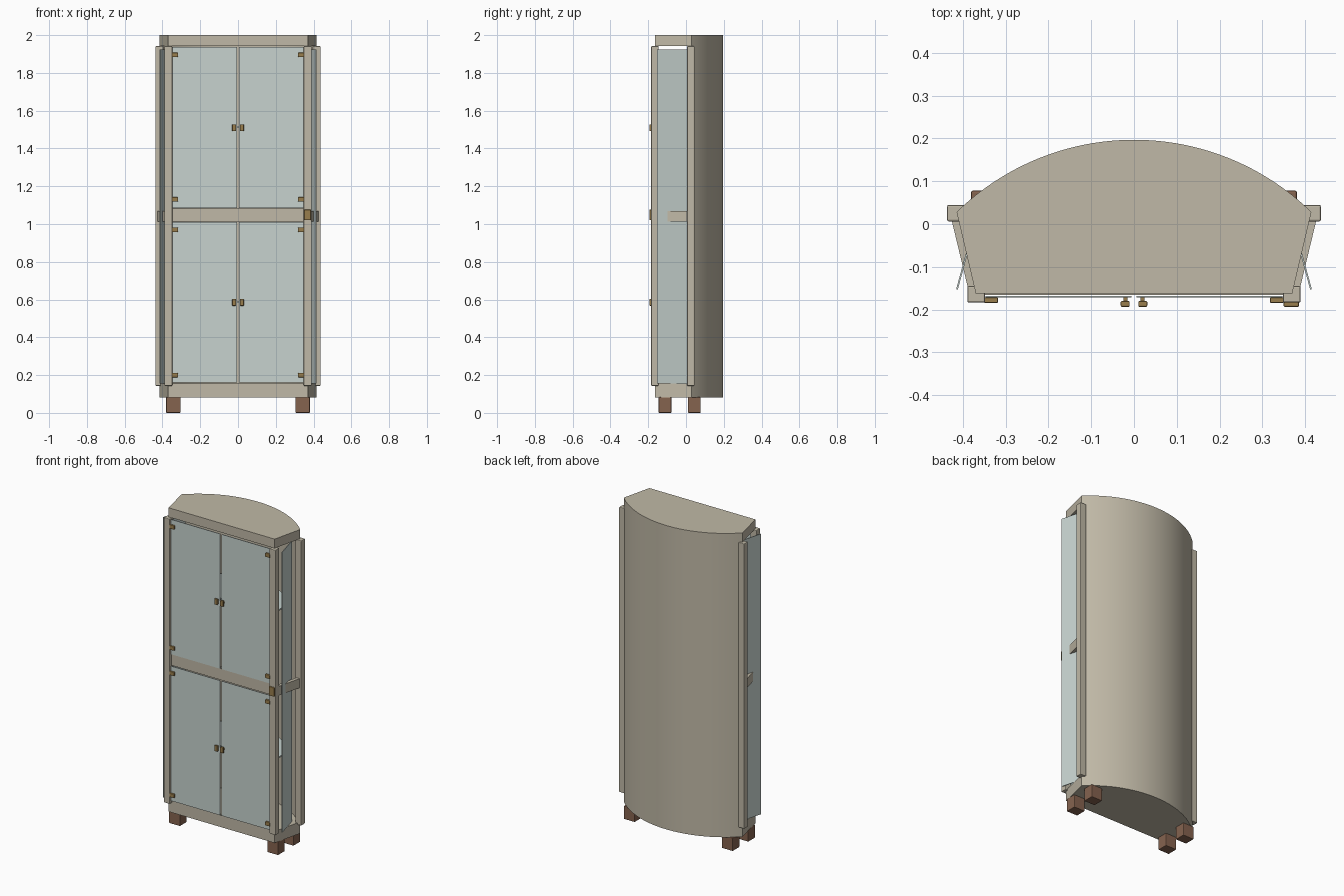
import bpy, bmesh, math
from mathutils import Matrix

if "Cube" in bpy.data.objects:
    bpy.data.objects.remove(bpy.data.objects["Cube"])


def material(name, r, g, b):
    m = bpy.data.materials.new(name)
    m.diffuse_color = (r, g, b, 1)
    m.use_nodes = True
    m.node_tree.nodes["Principled BSDF"].inputs["Base Color"].default_value = m.diffuse_color
    return m


BEIGE = material("beige_wood", 0.53, 0.485, 0.385)
GLASS = material("pale_glass", 0.57, 0.65, 0.625)
BROWN = material("brown_wood", 0.235, 0.125, 0.078)
BRASS = material("brass", 0.32, 0.21, 0.075)


def finish(name, bm, mat, bevel=0.0, smooth=False):
    bmesh.ops.recalc_face_normals(bm, faces=bm.faces)
    me = bpy.data.meshes.new(name)
    bm.to_mesh(me)
    bm.free()
    ob = bpy.data.objects.new(name, me)
    bpy.context.collection.objects.link(ob)
    me.materials.append(mat)
    if bevel:
        mod = ob.modifiers.new("Bevel", "BEVEL")
        mod.width, mod.segments = bevel, 2
    if smooth:
        bpy.context.view_layer.objects.active = ob
        ob.select_set(True)
        bpy.ops.object.shade_smooth_by_angle(angle=math.radians(30))
        ob.select_set(False)
    return ob


def box(name, lo, hi, mat, bevel=0.0, sx=1):
    """Box between two corners; sx=-1 mirrors it to the left side."""
    bm = bmesh.new()
    bmesh.ops.create_cube(bm, size=1)
    for v in bm.verts:
        v.co = [(a + b) / 2 + c * (b - a) for a, b, c in zip(lo, hi, v.co)]
        v.co.x *= sx
    return finish(name, bm, mat, bevel)


def slab(name, pts, z0, z1, mat, smooth=False):
    """Plan outline extruded between two heights."""
    bm = bmesh.new()
    face = bm.faces.new([bm.verts.new((x, y, z0)) for x, y in pts])
    ext = bmesh.ops.extrude_face_region(bm, geom=[face])
    vs = [v for v in ext["geom"] if isinstance(v, bmesh.types.BMVert)]
    bmesh.ops.translate(bm, verts=vs, vec=(0, 0, z1 - z0))
    return finish(name, bm, mat, smooth=smooth)


def plank(name, a, b, thick, z0, z1, mat, sx):
    """Upright plank following a line in plan."""
    dx, dy = b[0] - a[0], b[1] - a[1]
    k = thick / 2 / math.hypot(dx, dy)
    nx, ny = -dy * k, dx * k
    pts = [(a[0] + nx, a[1] + ny), (b[0] + nx, b[1] + ny),
           (b[0] - nx, b[1] - ny), (a[0] - nx, a[1] - ny)]
    return slab(name, [(x * sx, y) for x, y in pts], z0, z1, mat)


# Plan outline: straight front, splayed sides, curved back
R, CY, HALF, N = 0.594, -0.397, 0.415, 48


def arc(r):
    t = math.asin(HALF / 0.594)
    return [(r * math.sin(t - 2 * t * i / N), CY + r * math.cos(t - 2 * t * i / N))
            for i in range(N + 1)]


outline = [(-0.37, -0.163), (0.37, -0.163)] + arc(R)
slab("plinth", outline, 0.082, 0.155, BEIGE, True)
slab("cornice", outline, 1.942, 2.0, BEIGE, True)
slab("curved_back", arc(R) + arc(R - 0.012)[::-1], 0.155, 1.942, BEIGE, True)

# Rail between upper and lower doors
box("middle_rail", (-0.35, -0.166, 1.012), (0.35, -0.142, 1.083), BEIGE)

# Glass shelves inside
for z in (0.585, 1.515):
    slab("glass_shelf", [(-0.345, -0.155), (0.345, -0.155), (0.345, 0.03),
                         (0.2, 0.13), (-0.2, 0.13), (-0.345, 0.03)],
         z - 0.004, z + 0.004, GLASS)

for sx, side in ((1, "right"), (-1, "left")):
    # Corner posts
    box(side + "_front_post", (0.348, -0.184, 0.143), (0.390, -0.145, 1.942),
        BEIGE, 0.004, sx)
    box(side + "_back_post", (0.395, 0.006, 0.143), (0.437, 0.045, 1.942),
        BEIGE, 0.004, sx)

    # Feet
    for y in (-0.145, 0.010):
        box(side + "_foot", (0.304, y, 0), (0.381, y + 0.068, 0.083),
            BROWN, 0.004, sx)

    # Splayed side pane and side rail
    plank(side + "_side_pane", (0.414, -0.153), (0.371, 0.006), 0.004,
          0.155, 1.925, GLASS, sx)
    plank(side + "_side_rail", (0.377, -0.15), (0.416, 0.012), 0.022,
          1.012, 1.07, BEIGE, sx)

    # Glass doors with knobs and hinges
    for z0, z1, knob_z, hinges in ((0.160, 1.010, 0.585, (0.20, 0.97)),
                                   (1.085, 1.936, 1.510, (1.13, 1.895))):
        box(side + "_door", (0.006, -0.172, z0), (0.347, -0.168, z1),
            GLASS, 0, sx)
        box(side + "_knob", (0.010, -0.194, knob_z - 0.018),
            (0.031, -0.180, knob_z + 0.018), BRASS, 0.003, sx)
        box(side + "_knob_stem", (0.015, -0.182, knob_z - 0.006),
            (0.025, -0.170, knob_z + 0.006), BRASS, 0, sx)
        for z in hinges:
            box(side + "_hinge", (0.318, -0.185, z - 0.012),
                (0.351, -0.172, z + 0.012), BRASS, 0.003, sx)

# Lock on the right front post
box("lock_plate", (0.350, -0.194, 1.020), (0.386, -0.182, 1.076), BRASS, 0.003)
